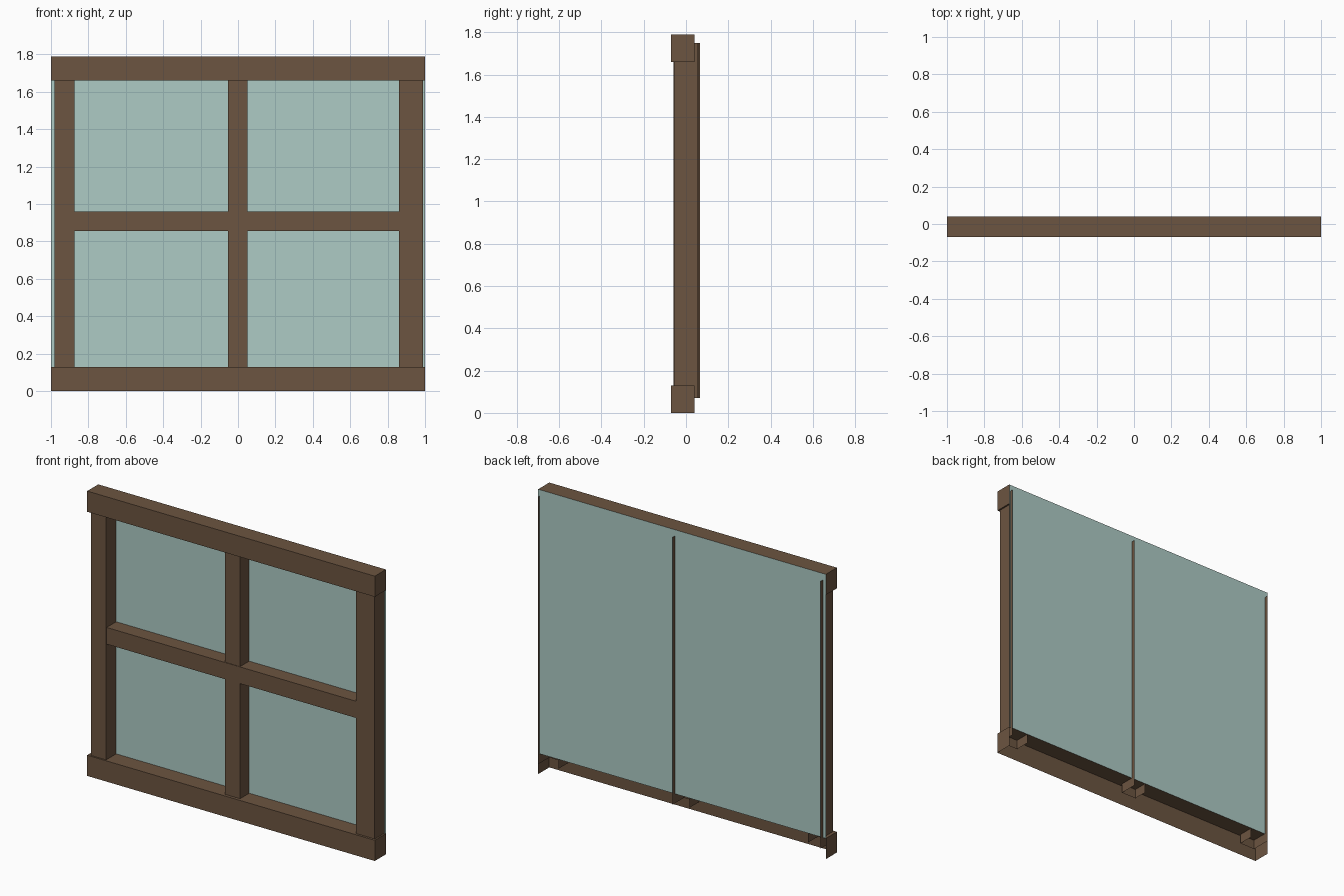
import bpy

if "Cube" in bpy.data.objects:
    bpy.data.objects.remove(bpy.data.objects["Cube"])

GLASS_Y = 0.04


def material(name, rgb):
    m = bpy.data.materials.new(name)
    m.diffuse_color = (*rgb, 1)
    m.use_nodes = True
    m.node_tree.nodes["Principled BSDF"].inputs["Base Color"].default_value = m.diffuse_color
    return m


wood = material("brown_wood", (0.15, 0.09, 0.052))
glass = material("pale_glass", (0.42, 0.60, 0.56))


def make(name, verts, faces, mat):
    mesh = bpy.data.meshes.new(name)
    mesh.from_pydata(verts, [], faces)
    mesh.materials.append(mat)
    ob = bpy.data.objects.new(name, mesh)
    bpy.context.collection.objects.link(ob)
    return ob


def post(name, x0, x1, front, back0, back1, z0=0.07, z1=1.75):
    """Upright open-backed channel; each side has its own depth."""
    profile = [(x0, back0), (x0, front), (x1, front), (x1, back1)]
    verts = [(x, y, z) for z in (z0, z1) for x, y in profile]
    make(name, verts, [(i, i + 1, i + 5, i + 4) for i in range(3)], wood)


def rail(name, x0, x1, front, z0, z1, underside=True, caps=True):
    """Level open-backed channel, optionally with closed ends."""
    profile = [(GLASS_Y, z0), (front, z0), (front, z1), (GLASS_Y, z1)]
    verts = [(x, y, z) for x in (x0, x1) for y, z in profile]
    faces = [(i, i + 4, i + 5, i + 1) for i in range(0 if underside else 1, 3)]
    if caps:
        faces += [(0, 1, 2, 3), (7, 6, 5, 4)]
    make(name, verts, faces, wood)


# Outer rails
rail("bottom_rail", -1, 1, -0.07, 0, 0.13, underside=False)
rail("top_rail", -1, 1, -0.07, 1.66, 1.79)

# Side posts and centre post
post("left_post", -0.98, -0.875, -0.06, 0.066, GLASS_Y)
post("right_post", 0.86, 0.99, -0.056, GLASS_Y, 0.056)
post("centre_post", -0.053, 0.05, -0.051, GLASS_Y, 0.062)

# Horizontal glazing bar
rail("glazing_bar", -0.875, 0.86, -0.054, 0.855, 0.96, caps=False)

# Single glass sheet closing the back
make("glass_pane",
     [(-1, GLASS_Y, 0.13), (1, GLASS_Y, 0.13), (1, GLASS_Y, 1.79), (-1, GLASS_Y, 1.79)],
     [(0, 1, 2, 3)], glass)
